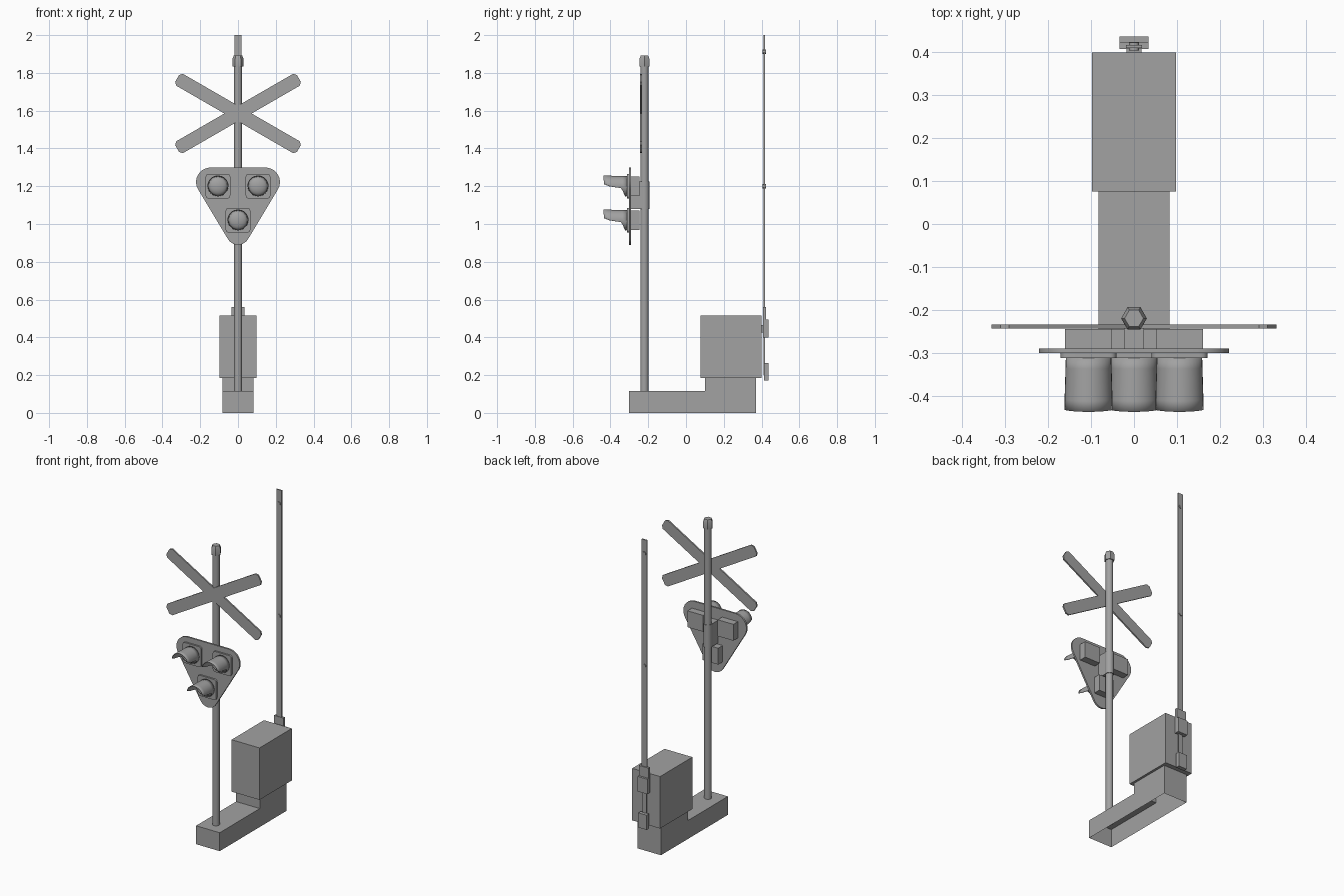
import bpy, bmesh, math
from mathutils import Vector, Matrix

if "Cube" in bpy.data.objects:
    bpy.data.objects.remove(bpy.data.objects["Cube"], do_unlink=True)

GREY = 0.36
metal = bpy.data.materials.new("plain grey")
metal.diffuse_color = (GREY, GREY, GREY, 1)
metal.use_nodes = True
metal.node_tree.nodes["Principled BSDF"].inputs["Base Color"].default_value = (GREY, GREY, GREY, 1)


def finish(name, bm, smooth=False, fix=True):
    if fix:
        bmesh.ops.recalc_face_normals(bm, faces=bm.faces)
    mesh = bpy.data.meshes.new(name)
    bm.to_mesh(mesh)
    bm.free()
    mesh.materials.append(metal)
    ob = bpy.data.objects.new(name, mesh)
    bpy.context.collection.objects.link(ob)
    if smooth:
        bpy.ops.object.select_all(action="DESELECT")
        ob.select_set(True)
        bpy.context.view_layer.objects.active = ob
        bpy.ops.object.shade_smooth_by_angle(angle=math.radians(50))
    return ob


def box(name, x, y, z, bevel=0.0):
    """Box from (min, max) ranges."""
    bm = bmesh.new()
    bmesh.ops.create_cube(bm, size=1)
    for v in bm.verts:
        v.co = Vector([r[0] if c < 0 else r[1] for c, r in zip(v.co, (x, y, z))])
    if bevel:
        # narrow the rear face into a chamfered cover
        for v in bm.verts:
            if v.co.y == max(y):
                v.co.x *= 1 - bevel / x[1]
                v.co.z += bevel if v.co.z < sum(z) / 2 else -bevel
    return finish(name, bm)


def plate(name, outline, y0, y1, smooth=False):
    """Extrude an (x, z) outline from y0 to y1."""
    bm = bmesh.new()
    face = bm.faces.new([bm.verts.new((x, y0, z)) for x, z in outline])
    ext = bmesh.ops.extrude_face_region(bm, geom=[face])["geom"]
    for v in ext:
        if isinstance(v, bmesh.types.BMVert):
            v.co.y = y1
    return finish(name, bm, smooth)


def lathe(name, profile, y, sides):
    """Vertical turned part from (radius, z) pairs, capped at both ends."""
    bm = bmesh.new()
    rings = [[bm.verts.new((r * math.cos(math.tau * i / sides),
                            y + r * math.sin(math.tau * i / sides), z))
              for i in range(sides)] for r, z in profile]
    for a, b in zip(rings, rings[1:]):
        for i in range(sides):
            j = (i + 1) % sides
            bm.faces.new((a[i], a[j], b[j], b[i]))
    bm.faces.new(rings[0])
    bm.faces.new(rings[-1])
    return finish(name, bm, True)


def arc(cx, cz, r, start, end, steps):
    angles = [math.radians(start + (end - start) * i / steps) for i in range(steps + 1)]
    return [(cx + r * math.cos(a), cz + r * math.sin(a)) for a in angles]


# Foundation: open-bottomed shell with a raised rear step
bm = bmesh.new()
side = [(-0.302, 0), (0.37, 0), (0.37, 0.19), (0.1, 0.19), (0.1, 0.117), (-0.302, 0.117)]
left, right = [[bm.verts.new((x, y, z)) for y, z in side] for x in (-0.083, 0.083)]
bm.faces.new(left)
bm.faces.new(right)
for i in range(1, len(side)):
    j = (i + 1) % len(side)
    bm.faces.new((left[i], left[j], right[j], right[i]))
finish("foundation", bm)

box("cabinet", (-0.098, 0.098), (0.076, 0.4), (0.185, 0.515))

# Pole, cap and bracket
POLE_Y = -0.22
lathe("pole", [(0.022, 0.09), (0.022, 1.86)], POLE_Y, 12)
lathe("pole_cap", [(0.03, 1.835), (0.03, 1.875), (0.022, 1.892)], POLE_Y, 6)
lathe("pole_sleeve", [(0.026, 1.08), (0.026, 1.225)], POLE_Y, 12)
box("signal_bracket", (-0.023, 0.023), (-0.292, POLE_Y), (1.08, 1.225))

# Crossed boards with clipped ends
L, W, C = 0.372, 0.036, 0.015
board = [(L, W - C), (L - C, W), (C - L, W), (-L, W - C),
         (-L, C - W), (C - L, -W), (L - C, -W), (L, C - W)]
for n, (name, tilt) in enumerate((("cross_board_a", 30), ("cross_board_b", -30))):
    c, s = math.cos(math.radians(tilt)), math.sin(math.radians(tilt))
    plate(name, [(x * c - z * s, 1.585 + x * s + z * c) for x, z in board],
          -0.244 + n * 0.0004, -0.234)

# Rounded triangular backplate
outline = (arc(0.145, 1.222, 0.077, -30, 90, 10) + arc(-0.145, 1.222, 0.077, 90, 210, 10)
           + arc(0, 0.952, 0.062, 210, 330, 10))
plate("signal_backplate", outline, -0.301, -0.29, True)


def visor(name, cx, cz):
    """Hood that is long above and cut away below, with a thin wall."""
    bm = bmesh.new()
    sides, rows, start = 32, 5, -0.312
    grid = []
    for i in range(sides):
        a = math.tau * i / sides
        down = (1 - math.cos(a)) / 2
        if down < 0.46:
            length = 0.126 - 0.012 * down
        elif down < 0.6:
            length = 0.12 - (down - 0.46) / 0.14 * 0.09
        else:
            length = 0.03 - (down - 0.6) * 0.05
        column = []
        for k in range(rows + 1):
            t = length * k / rows
            r = 0.053 + 0.03 * t
            column.append(bm.verts.new((cx + r * math.sin(a), start - t, cz + r * math.cos(a))))
        grid.append(column)
    for i in range(sides):
        a, b = grid[i], grid[(i + 1) % sides]
        for k in range(rows):
            bm.faces.new((a[k], a[k + 1], b[k + 1], b[k]))
    ob = finish(name, bm, True)
    wall = ob.modifiers.new("wall", "SOLIDIFY")
    wall.thickness = 0.003


def lens(name, cx, cz):
    bm = bmesh.new()
    bmesh.ops.create_uvsphere(bm, u_segments=24, v_segments=12, radius=0.05)
    bmesh.ops.rotate(bm, verts=bm.verts, matrix=Matrix.Rotation(math.pi / 2, 3, "X"))
    for v in bm.verts:
        v.co = Vector((cx + v.co.x, -0.312 + v.co.y * 0.45, cz + v.co.z))
    finish(name, bm, True)


# Three lamps, each with a housing, a frame, a lens and a visor
H, R = 0.065, 0.015
for tag, cx, cz in (("right", -0.106, 1.2), ("left", 0.106, 1.2), ("lower", 0, 1.02)):
    box(tag + "_lamp_housing", (cx - 0.055, cx + 0.055), (-0.292, -0.245), (cz - 0.052, cz + 0.052))
    frame = []
    for q, (sx, sz) in enumerate(((1, 1), (-1, 1), (-1, -1), (1, -1))):
        frame += arc(cx + sx * (H - R), cz + sz * (H - R), R, q * 90, q * 90 + 90, 4)
    plate(tag + "_lamp_frame", frame, -0.312, -0.299, True)
    lens(tag + "_lens", cx, cz)
    visor(tag + "_visor", cx, cz)

# Gate arm with its mount and covers on the back of the cabinet
box("gate_arm", (-0.019, 0.019), (0.411, 0.418), (0.5, 2.0))
box("gate_link", (-0.014, 0.014), (0.411, 0.417), (0.2, 0.5))
box("gate_pivot", (-0.018, 0.018), (0.398, 0.414), (0.425, 0.465))
box("gate_clamp", (-0.034, 0.034), (0.408, 0.424), (0.4, 0.56))
box("upper_cover", (-0.034, 0.034), (0.424, 0.437), (0.4, 0.495), 0.008)
box("lower_cover", (-0.03, 0.03), (0.412, 0.437), (0.172, 0.265), 0.008)
for n, z in enumerate((1.2, 1.913)):
    plate("arm_lamp_%d" % (n + 1), arc(0, z, 0.012, 0, 330, 11), 0.405, 0.423, True)
